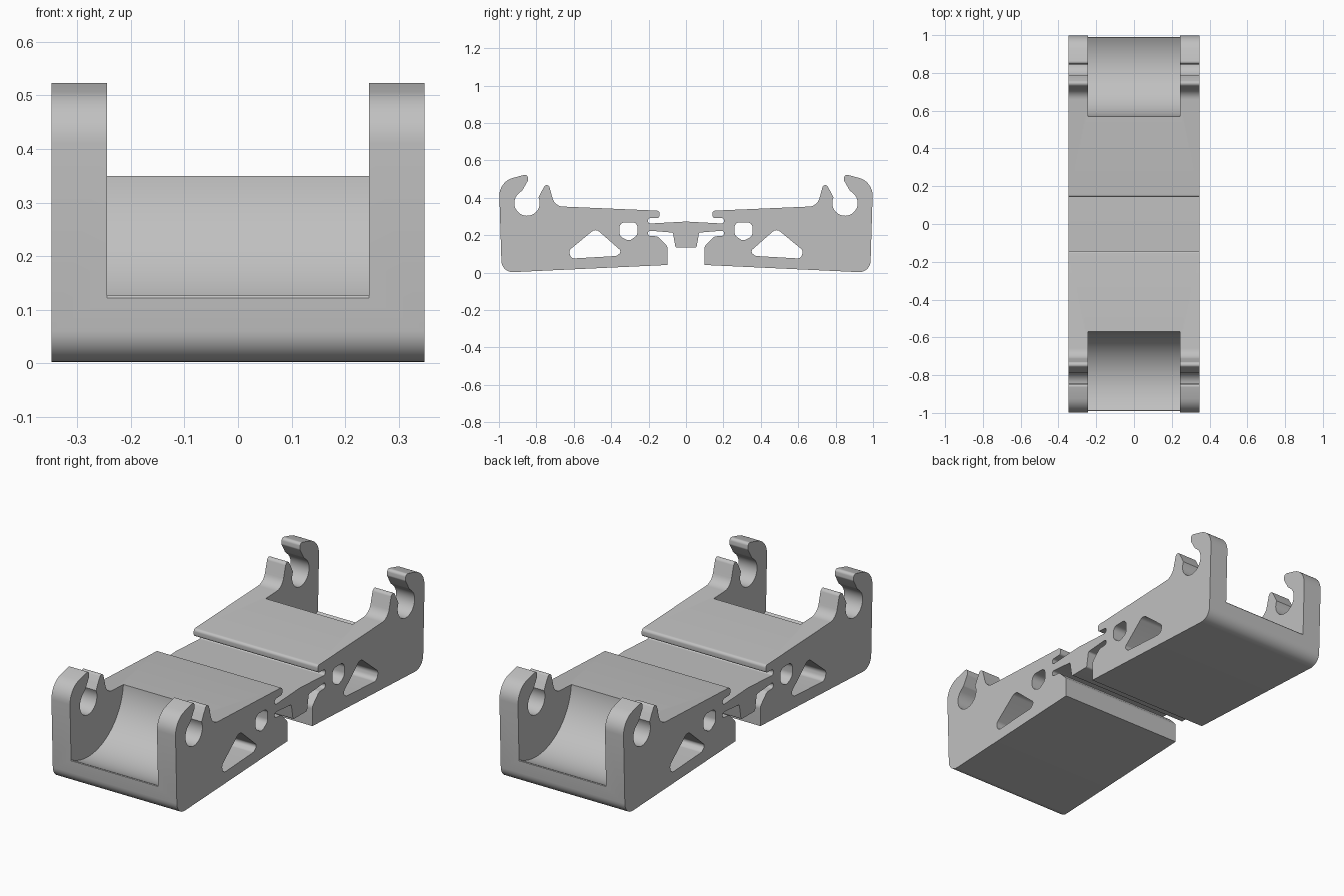
import bpy, bmesh, math
from mathutils import Vector

if "Cube" in bpy.data.objects:
    bpy.data.objects.remove(bpy.data.objects["Cube"])

HALF_WIDTH, CHANNEL = 0.348, 0.244
PIVOT = Vector((0.85, 0.372))


def arc(center, radius, start, end, steps):
    """Points on a circle, angles in degrees."""
    angles = [math.radians(start + (end - start) * i / steps) for i in range(steps + 1)]
    return [(center[0] + radius * math.cos(a), center[1] + radius * math.sin(a), 0) for a in angles]


def rounded(corners, closed=True, steps=8):
    """Replace each (y, z, radius) corner with a fillet."""
    out, n = [], len(corners)
    for i, (y, z, r) in enumerate(corners):
        p = Vector((y, z))
        if r == 0 or (not closed and i in (0, n - 1)):
            out.append(p)
            continue
        a = Vector(corners[i - 1][:2]) - p
        b = Vector(corners[(i + 1) % n][:2]) - p
        half = a.angle(b) / 2
        t = min(r / math.tan(half), a.length * 0.49, b.length * 0.49)
        r = t * math.tan(half)
        a.normalize()
        b.normalize()
        center = p + (a + b).normalized() * (r / math.sin(half))
        v0, v1 = p + a * t - center, p + b * t - center
        sweep = math.pi - 2 * half
        for k in range(steps + 1):
            f = k / steps
            out.append(center + (v0 * math.sin((1 - f) * sweep) + v1 * math.sin(f * sweep)) / math.sin(sweep))
    return out


def mirrored(points):
    return [Vector((-p.x, p.y)) for p in reversed(points)]


def extrude_loops(name, loops, half_width):
    """Extrude a side profile with holes across the width."""
    curve = bpy.data.curves.new(name, 'CURVE')
    curve.dimensions = '2D'
    curve.fill_mode = 'BOTH'
    curve.extrude = half_width
    for loop in loops:
        spline = curve.splines.new('POLY')
        spline.points.add(len(loop) - 1)
        for point, p in zip(spline.points, loop):
            point.co = (p.x, p.y, 0, 1)
        spline.use_cyclic_u = True
    temp = bpy.data.objects.new(name + "_curve", curve)
    bpy.context.collection.objects.link(temp)
    graph = bpy.context.evaluated_depsgraph_get()
    mesh = bpy.data.meshes.new_from_object(temp.evaluated_get(graph))
    bpy.data.objects.remove(temp)
    bm = bmesh.new()
    bm.from_mesh(mesh)
    for v in bm.verts:
        v.co = (v.co.z, v.co.x, v.co.y)
    bmesh.ops.remove_doubles(bm, verts=bm.verts, dist=0.0001)
    bmesh.ops.recalc_face_normals(bm, faces=bm.faces)
    bm.to_mesh(mesh)
    bm.free()
    mesh.name = name
    obj = bpy.data.objects.new(name, mesh)
    bpy.context.collection.objects.link(obj)
    return obj


# Half of the outline: centre block, lower slot, body, hook, finger, upper slot
block_and_body = [
    (0, 0.134, 0), (0.056, 0.134, 0.01), (0.07, 0.214, 0.01),
    (0.203, 0.225, 0.013), (0.203, 0.196, 0.013), (0.152, 0.194, 0.03),
    (0.099, 0.141, 0.03), (0.099, 0.041, 0), (0.985, 0, 0.06),
]
hook = [(1, 0.487, 0.13), (0.847, 0.527, 0.022), (0.845, 0.492, 0.015), (0.875, 0.44, 0.02)]
socket = arc(PIVOT, 0.068, 45, -206, 28)
finger = [
    (0.772, 0.435, 0.03), (0.752, 0.47, 0.02), (0.732, 0.465, 0.02),
    (0.702, 0.355, 0.06), (0.142, 0.331, 0.014),
]
upper_slot = [
    (0.142, 0.293, 0.012), (0.203, 0.291, 0.013), (0.203, 0.262, 0.013), (0, 0.273, 0),
]
half = rounded(block_and_body + hook + socket + finger + upper_slot, closed=False)
outline = half + mirrored(half)[1:-1]

# Openings through the sides
triangle = rounded([
    (0.627, 0.118, 0.025), (0.615, 0.075, 0.025), (0.37, 0.089, 0.025),
    (0.343, 0.113, 0.025), (0.483, 0.236, 0.03),
])
eyelet = rounded([
    (0.356, 0.27, 0.03), (0.26, 0.268, 0.025), (0.26, 0.2, 0.03),
    (0.305, 0.168, 0.03), (0.356, 0.195, 0.035),
])
holes = [triangle, eyelet, mirrored(triangle), mirrored(eyelet)]
body = extrude_loops("hinged_body", [outline] + holes, HALF_WIDTH)

# Round channels between the hooks, with a softened outer lip
channel = [Vector(p[:2]) for p in arc(PIVOT, 0.281, 180, 299, 40)]
channel += [Vector(p) for p in ((0.989, 0.122), (0.992, 0.115), (0.993, 0.107),
                                (1.1, 0.105), (1.1, 0.7), (0.569, 0.7))]
for name, loop in (("back_channel_cutter", channel), ("front_channel_cutter", mirrored(channel))):
    cutter = extrude_loops(name, [loop], CHANNEL)
    cutter.hide_render = True
    cut = body.modifiers.new(name, 'BOOLEAN')
    cut.operation = 'DIFFERENCE'
    cut.solver = 'EXACT'
    cut.object = cutter
    bpy.context.view_layer.objects.active = body
    bpy.ops.object.modifier_apply(modifier=name)
    bpy.data.objects.remove(cutter)

# Plain grey finish
grey = bpy.data.materials.new("plain_grey")
grey.use_nodes = True
color = (0.53, 0.53, 0.53, 1)
grey.diffuse_color = color
grey.node_tree.nodes["Principled BSDF"].inputs["Base Color"].default_value = color
body.data.materials.clear()
body.data.materials.append(grey)

bpy.ops.object.select_all(action='DESELECT')
body.select_set(True)
bpy.context.view_layer.objects.active = body
bpy.ops.object.shade_smooth_by_angle(angle=math.radians(30))
